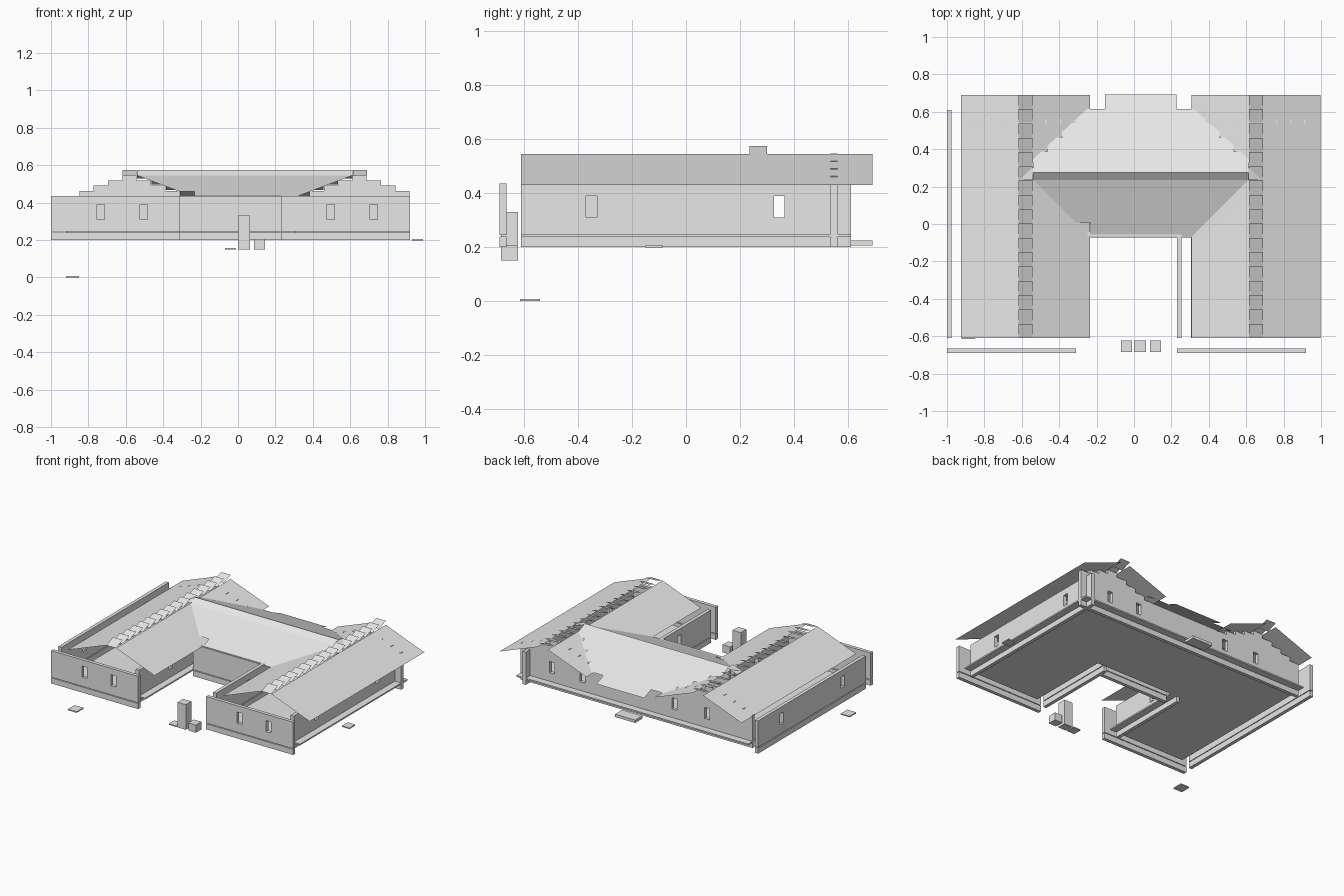
import bpy

cube = bpy.data.objects.get("Cube")
if cube:
    bpy.data.objects.remove(cube, do_unlink=True)

grey = bpy.data.materials.new("pale_grey")
grey.use_nodes = True
grey.diffuse_color = (0.8, 0.8, 0.8, 1)
grey.node_tree.nodes["Principled BSDF"].inputs["Base Color"].default_value = (0.8, 0.8, 0.8, 1)

T = 0.0765          # tile size
RISE = 0.029        # rise per tile
EAVE, RIDGE = 0.43, 0.545
BASE, FLOOR, TOP = 0.2, 0.245, 0.435
THICK = 0.025
MID = 0.036         # mirror line of the roofs


def make(name, verts, faces):
    mesh = bpy.data.meshes.new(name)
    mesh.from_pydata(verts, [], faces)
    mesh.materials.append(grey)
    obj = bpy.data.objects.new(name, mesh)
    bpy.context.collection.objects.link(obj)
    return obj


def boxes(name, items):
    """One object from boxes given as (x0, x1, y0, y1, z0, z1)."""
    verts, faces = [], []
    for x0, x1, y0, y1, z0, z1 in items:
        n = len(verts)
        verts += [(x, y, z) for z in (z0, z1)
                  for x, y in ((x0, y0), (x1, y0), (x1, y1), (x0, y1))]
        faces += [(n + 3, n + 2, n + 1, n), (n + 4, n + 5, n + 6, n + 7)]
        for i in range(4):
            j = (i + 1) % 4
            faces.append((n + i, n + j, n + 4 + j, n + 4 + i))
    return make(name, verts, faces)


def sheets(name, quads):
    """One object from separate thin polygons."""
    verts, faces = [], []
    for quad in quads:
        faces.append(tuple(range(len(verts), len(verts) + len(quad))))
        verts += quad
    return make(name, verts, faces)


def wall(name, axis, pos, a, b, windows=(), gables=()):
    """Wall along an axis with window openings, stepped gables and a plinth."""
    spans = [(a, b, BASE, 0.24)]
    edge = a
    for w in windows:
        spans += [(edge, w - 0.02, FLOOR, TOP),
                  (w - 0.02, w + 0.02, FLOOR, 0.31),
                  (w - 0.02, w + 0.02, 0.39, TOP)]
        edge = w + 0.02
    spans.append((edge, b, FLOOR, TOP))
    for g in gables:
        for k in range(4):
            half = T * (3.5 - k)
            z = TOP + 0.028 * k
            spans.append((g - half, g + half, z, z + 0.028))
    if axis == "x":
        items = [(s, e, pos, pos + THICK, z0, z1) for s, e, z0, z1 in spans]
    else:
        items = [(pos, pos + THICK, s, e, z0, z1) for s, e, z0, z1 in spans]
    boxes(name, items)


# Floor: two wings and the hall between them
boxes("floor", [(-0.92, -0.31, -0.61, 0.61, 0.238, 0.248),
                (0.305, 0.92, -0.61, 0.61, 0.238, 0.248),
                (-0.31, 0.305, 0.0, 0.61, 0.238, 0.248)])

# Walls
wall("left_front_wall", "x", -0.69, -1.0, -0.31, (-0.735, -0.505))
wall("right_front_wall", "x", -0.69, 0.23, 0.92, (0.495, 0.727))
wall("court_back_wall", "x", -0.068, -0.31, 0.23)
wall("back_wall", "x", 0.535, -0.92, 0.92, (-0.56, -0.3, 0.43, 0.67), (-0.58, 0.65))
wall("left_outer_wall", "y", -1.0, -0.61, 0.61, (-0.35, 0.345))
wall("right_outer_wall", "y", 0.845, -0.61, 0.61, (-0.35, 0.345))
wall("left_court_wall", "y", -0.385, -0.61, 0.0, (-0.25,))
wall("right_court_wall", "y", 0.23, -0.61, 0.0, (-0.25,))

# Wing roofs: two slopes with a saw-tooth row of ridge tiles
Y0, Y1 = -0.61, 0.69
for side, c in (("left", -0.58), ("right", 0.652)):
    slopes = []
    for s in (-1, 1):
        lo, hi = c + s * 0.344, c + s * T / 2
        quad = [(lo, Y0, EAVE), (lo, Y1, EAVE), (hi, Y1, RIDGE), (hi, Y0, RIDGE)]
        slopes.append(quad if s > 0 else quad[::-1])
    sheets(side + "_wing_roof", slopes)
    tiles = []
    for i in range(17):
        y = Y0 + i * T
        tiles.append([(c - T / 2, y, RIDGE), (c + T / 2, y, RIDGE),
                      (c + T / 2, y + T, RIDGE + RISE), (c - T / 2, y + T, RIDGE + RISE)])
    sheets(side + "_ridge_tiles", tiles)

# Hall roof: rows that narrow towards the eaves
half = 0.575


def row(h, ya, za, yb, zb):
    return [(MID - h, ya, za), (MID + h, ya, za), (MID + h, yb, zb), (MID - h, yb, zb)]


front, back = [], []
for k in range(4):
    y, z = 0.235 - k * T, RIDGE - k * RISE
    front.append(row(half - (k + 1) * T, y - T, z - RISE, y, z))
front.append(row(half, 0.235, RIDGE, 0.275, 0.575))


def back_z(y):
    return 0.575 - 0.41 * (y - 0.275)


back.append(row(half, 0.275, 0.575, 0.31, back_z(0.31)))
for k in range(5):
    y = 0.31 + k * T
    h = half - k * T if k < 4 else 0.19
    back.append(row(h, y, back_z(y), y + T, back_z(y + T)))
sheets("hall_front_roof", front)
sheets("hall_back_roof", back)

# Valley tiles stepping down each corner between hall and wings
valley = []
for s in (-1, 1):
    for k in range(4):
        if s < 0 and k == 3:
            continue
        xo = MID + s * (half - k * T)
        xi = xo - s * T
        z = RIDGE - k * RISE
        for ya, d in ((0.235 - k * T, -1), (0.31 + k * T, 1)):
            yb = ya + d * T
            low = (xi, yb, z - RISE)
            for tri in ([(xo, ya, z), (xi, ya, z), low], [(xo, ya, z), low, (xo, yb, z)]):
                valley.append(tri if s * d > 0 else tri[::-1])
    # End tile where the hall ridge meets the wing ridge
    xa, xb = MID + s * (half + T), MID + s * half
    valley.append([(xa, 0.235, RIDGE), (xb, 0.235, RIDGE + RISE),
                   (xb, 0.3, RIDGE + RISE), (xa, 0.3, RIDGE)][::-s])
sheets("valley_tiles", valley)

# Loose posts, step and paving tiles
boxes("tall_post", [(0.0, 0.065, -0.685, -0.622, 0.15, 0.33)])
boxes("short_post", [(0.085, 0.145, -0.685, -0.622, 0.15, 0.205)])
boxes("post_tile", [(-0.07, -0.01, -0.685, -0.622, 0.15, 0.157)])
boxes("back_step", [(-0.08, 0.08, 0.61, 0.69, 0.205, 0.225)])
boxes("side_tile", [(0.93, 0.99, -0.15, -0.085, 0.198, 0.206)])
boxes("ground_tile", [(-0.92, -0.85, -0.615, -0.54, 0.0, 0.008)])
